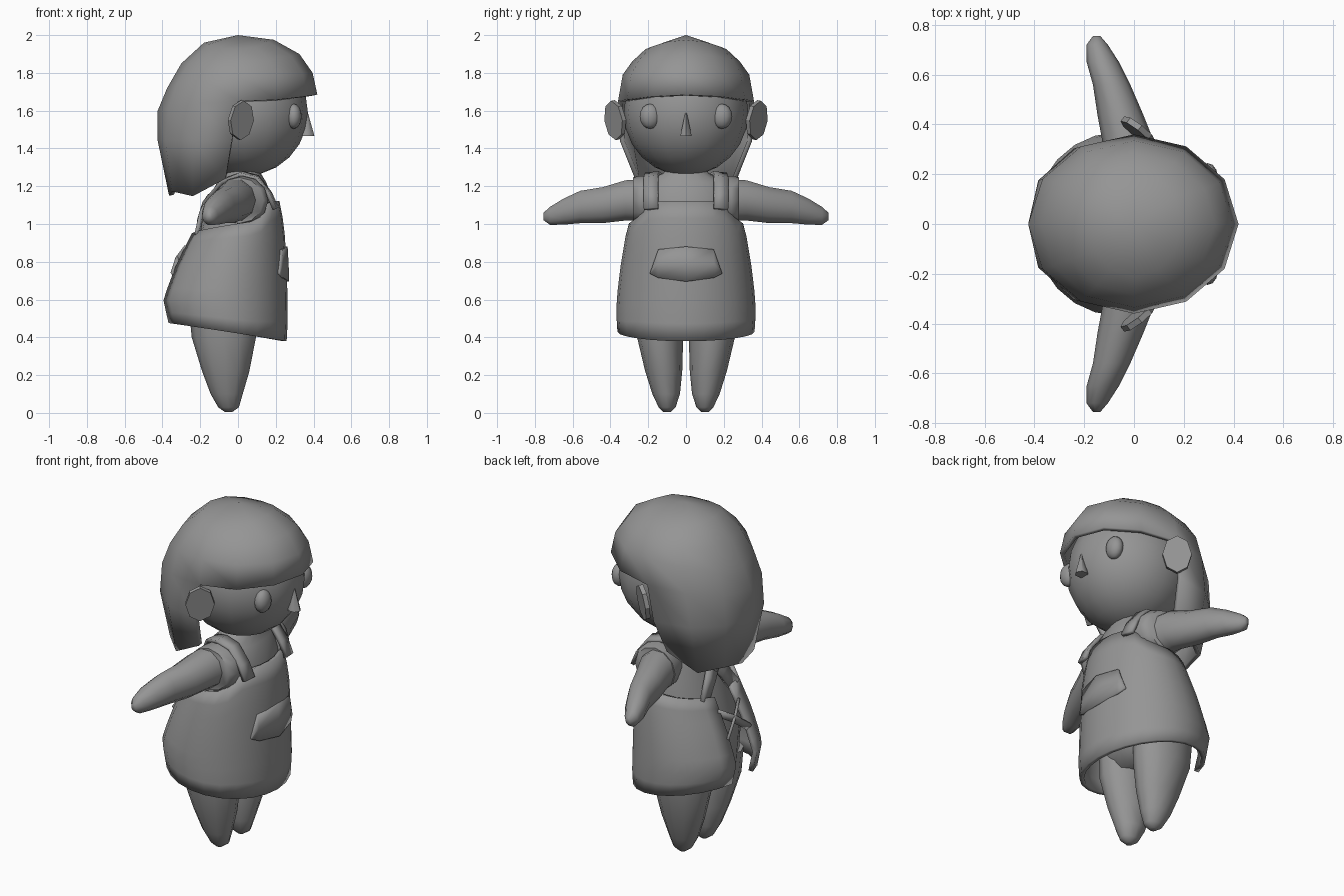
import bpy, bmesh, math
from mathutils import Vector, Matrix

default_cube = bpy.data.objects.get("Cube")
if default_cube:
    bpy.data.objects.remove(default_cube, do_unlink=True)

grey = bpy.data.materials.new("plain grey")
grey.use_nodes = True
GREY = (0.3, 0.3, 0.3, 1)
grey.diffuse_color = GREY
grey.node_tree.nodes["Principled BSDF"].inputs["Base Color"].default_value = GREY


def finish(name, bm, mirror=False, thickness=0, angle=60):
    """Turn a bmesh into a shaded object, optionally mirrored across y or thickened inward."""
    bmesh.ops.recalc_face_normals(bm, faces=bm.faces)
    mesh = bpy.data.meshes.new(name)
    bm.to_mesh(mesh)
    bm.free()
    mesh.materials.append(grey)
    obj = bpy.data.objects.new(name, mesh)
    bpy.context.collection.objects.link(obj)
    bpy.ops.object.select_all(action="DESELECT")
    obj.select_set(True)
    bpy.context.view_layer.objects.active = obj
    bpy.ops.object.shade_smooth_by_angle(angle=math.radians(angle))
    if thickness:
        shell = obj.modifiers.new("Thickness", "SOLIDIFY")
        shell.thickness = thickness
        shell.offset = 0
    if mirror:
        flip = obj.modifiers.new("Mirror", "MIRROR")
        flip.use_axis = (False, True, False)
        flip.use_mirror_merge = False
    return obj


def bridge(bm, rows, closed):
    """Quads between successive rows of vertices."""
    for low, high in zip(rows, rows[1:]):
        n = len(low)
        for i in range(n if closed else n - 1):
            j = (i + 1) % n
            bm.faces.new((low[i], low[j], high[j], high[i]))


def loft(name, rings, sides=12, along="z", mirror=False):
    """Capped tube through rings of (x, y, z, half width, half depth)."""
    bm = bmesh.new()
    rows = []
    for x, y, z, a, b in rings:
        row = []
        for i in range(sides):
            t = math.tau * i / sides
            u, v = a * math.cos(t), b * math.sin(t)
            row.append(bm.verts.new((x + u, y + v, z) if along == "z" else (x + u, y, z + v)))
        rows.append(row)
    bridge(bm, rows, True)
    bm.faces.new(rows[0])
    bm.faces.new(rows[-1])
    return finish(name, bm, mirror)


def sheet(name, grid, thickness, mirror=False):
    """Thin panel through a grid of points."""
    bm = bmesh.new()
    bridge(bm, [[bm.verts.new(p) for p in row] for row in grid], False)
    return finish(name, bm, mirror, thickness)


def ball(name, centre, radii, segments, rings, mirror=False):
    bm = bmesh.new()
    bmesh.ops.create_uvsphere(bm, u_segments=segments, v_segments=rings, radius=1)
    bmesh.ops.transform(bm, matrix=Matrix.LocRotScale(Vector(centre), None, Vector(radii)), verts=bm.verts)
    return finish(name, bm, mirror)


def lerp_table(table, key):
    """Interpolate rows of (key, values...)."""
    key = min(max(key, table[0][0]), table[-1][0])
    for lo, hi in zip(table, table[1:]):
        if key <= hi[0]:
            f = (key - lo[0]) / (hi[0] - lo[0])
            return [a + (b - a) * f for a, b in zip(lo[1:], hi[1:])]


# Head, eyes and nose
ball("head", (0.035, 0, 1.59), (0.335, 0.33, 0.335), 16, 12)
ball("eyes", (0.295, 0.19, 1.57), (0.042, 0.055, 0.066), 12, 8, True)
loft("nose", [(0.365, 0, 1.465, 0.04, 0.035), (0.365, 0, 1.6, 0.002, 0.002)], 6)

# Ears: angled octagonal discs
bm = bmesh.new()
bmesh.ops.create_cone(bm, cap_ends=True, segments=8, radius1=1, radius2=1, depth=1)
pose = (Matrix.Translation((0.015, 0.375, 1.55)) @ Matrix.Rotation(math.radians(-38), 4, "Z")
        @ Matrix.Rotation(math.radians(-8), 4, "X") @ Matrix.Rotation(math.radians(90), 4, "X")
        @ Matrix.Diagonal((0.078, 0.105, 0.025, 1)))
bmesh.ops.transform(bm, matrix=pose, verts=bm.verts)
finish("ears", bm, True, angle=30)

# Hair: rings as (front radius, front z, side radius, side z, back radius, back z)
CAP = [(0.19, 1.975, 0.215, 1.925, 0.18, 1.96), (0.325, 1.90, 0.285, 1.86, 0.30, 1.85),
       (0.395, 1.80, 0.335, 1.79, 0.375, 1.72), (0.42, 1.685, 0.36, 1.65, 0.425, 1.60)]
DROP = [(0.35, 1.44, 0.425, 1.44), (0.27, 1.24, 0.365, 1.15)]


def hair_point(t, end_r, end_z, side_r, side_z):
    f = math.cos(t) ** 2
    return end_r * math.cos(t), side_r * math.sin(t), side_z + (end_z - side_z) * f


bm = bmesh.new()
turns = [math.tau * i / 12 for i in range(12)]
rows = []
for fr, fz, sr, sz, br, bz in CAP:
    ends = [(fr, fz) if math.cos(t) > 0 else (br, bz) for t in turns]
    rows.append([bm.verts.new(hair_point(t, *end, sr, sz)) for t, end in zip(turns, ends)])
bridge(bm, rows, True)
crown = bm.verts.new((0, 0, 2))
for i in range(12):
    bm.faces.new((crown, rows[0][i - 1], rows[0][i]))
curtain = [rows[-1][3:10]]
for sr, sz, br, bz in DROP:
    row = []
    for t in turns[3:10]:
        x, y, z = hair_point(t, br, bz, sr, sz)
        dip = 0.07 if sz < 1.3 and abs(math.sin(t)) > 0.8 > abs(math.sin(t)) - 0.1 else 0
        row.append(bm.verts.new((x - 0.16 * (1.65 - sz) * abs(math.sin(t)), y, z - dip)))
    curtain.append(row)
bridge(bm, curtain, False)
hair = finish("hair", bm, thickness=0.025)
hair.modifiers["Thickness"].offset = -1

# Body and limbs
loft("torso", [(-0.08, 0, 0.42, 0.13, 0.2), (-0.08, 0, 0.5, 0.19, 0.26), (-0.06, 0, 0.75, 0.23, 0.28),
               (0, 0, 0.98, 0.2, 0.27), (0.01, 0, 1.12, 0.175, 0.255), (0.02, 0, 1.22, 0.13, 0.22),
               (0.03, 0, 1.27, 0.09, 0.12), (0.03, 0, 1.32, 0.08, 0.09)], 16)
loft("legs", [(-0.05, 0.1, 0.005, 0.02, 0.02), (-0.05, 0.1, 0.03, 0.055, 0.045),
              (-0.06, 0.105, 0.1, 0.085, 0.073), (-0.065, 0.118, 0.22, 0.125, 0.098),
              (-0.075, 0.137, 0.4, 0.17, 0.122), (-0.08, 0.14, 0.55, 0.18, 0.12)], 12, mirror=True)
loft("arms", [(0, 0.2, 1.125, 0.11, 0.115), (-0.02, 0.32, 1.125, 0.105, 0.112),
              (-0.055, 0.44, 1.1, 0.092, 0.1), (-0.09, 0.56, 1.09, 0.075, 0.09),
              (-0.125, 0.65, 1.065, 0.065, 0.072), (-0.148, 0.72, 1.043, 0.043, 0.05),
              (-0.15, 0.755, 1.04, 0.015, 0.02)], 10, "y", True)
loft("sleeves", [(0.03, 0.17, 1.13, 0.13, 0.125), (0.02, 0.24, 1.125, 0.14, 0.13),
                 (0.005, 0.28, 1.125, 0.13, 0.122)], 12, "y", True)

# Apron: open at the back, with a raised bib; rows of (z, front x, back x, half width)
APRON = [(0.38, 0.245, -0.35, 0.345), (0.47, 0.25, -0.365, 0.355), (0.6, 0.25, -0.395, 0.355),
         (0.77, 0.245, -0.33, 0.335), (0.95, 0.235, -0.24, 0.305), (1.0, 0.23, -0.22, 0.29),
         (1.13, 0.205, -0.18, 0.255)]
TOP = [(0, 1.12), (42, 1.12), (58, 1.04), (75, 1.01), (90, 1.0), (180, 0.935)]


def apron_point(degrees, z):
    front, back, half = lerp_table(APRON, z)
    t = math.radians(degrees)
    return ((front + back) / 2 + (front - back) / 2 * math.cos(t), half * math.sin(t), z)


columns = [-165 + 15 * i for i in range(23)]
grid = []
for step in range(9):
    row = []
    for d in columns:
        hem = 0.43 - 0.05 * math.cos(math.radians(d))
        top = lerp_table(TOP, abs(d))[0]
        row.append(apron_point(d, hem + (top - hem) * step / 8))
    grid.append(row)
sheet("apron", grid, 0.025)

# Pocket following the front of the apron: (y, bottom z, top z)
grid = []
for y, low, high in [(-1, 0.735, 0.745), (-0.78, 0.715, 0.865), (0, 0.695, 0.88),
                     (0.78, 0.715, 0.865), (1, 0.735, 0.745)]:
    column = []
    for z in (low, (low + high) / 2, high):
        half = lerp_table(APRON, z)[2]
        x, side, _ = apron_point(math.degrees(math.asin(0.185 * y / half)), z)
        column.append((x + 0.014, side, z))
    grid.append(column)
sheet("pocket", grid, 0.02)


def ribbon(name, path, width, thickness, mirror=True):
    """Flat band along a path, facing away from the body's middle."""
    path = [Vector(p) for p in path]
    grid = []
    for i, p in enumerate(path):
        run = path[min(i + 1, len(path) - 1)] - path[max(i - 1, 0)]
        side = run.cross(p - Vector((0, p.y * 0.8, 1.0))).normalized() * width / 2
        grid.append((p - side, p + side))
    return sheet(name, grid, thickness, mirror)


# Shoulder straps crossing at the back, and tie ribbons across the opening
ribbon("shoulder_straps", [(0.2, 0.185, 1.08), (0.165, 0.185, 1.16), (0.1, 0.185, 1.245), (0.02, 0.18, 1.265),
                           (-0.07, 0.13, 1.23), (-0.165, 0.03, 1.13), (-0.2, -0.06, 1.04),
                           (-0.215, -0.14, 0.93)], 0.075, 0.022)
ribbon("tie_ribbons", [(-0.27, 0.1, 0.87), (-0.315, 0, 0.81), (-0.34, -0.1, 0.73)], 0.04, 0.015)
